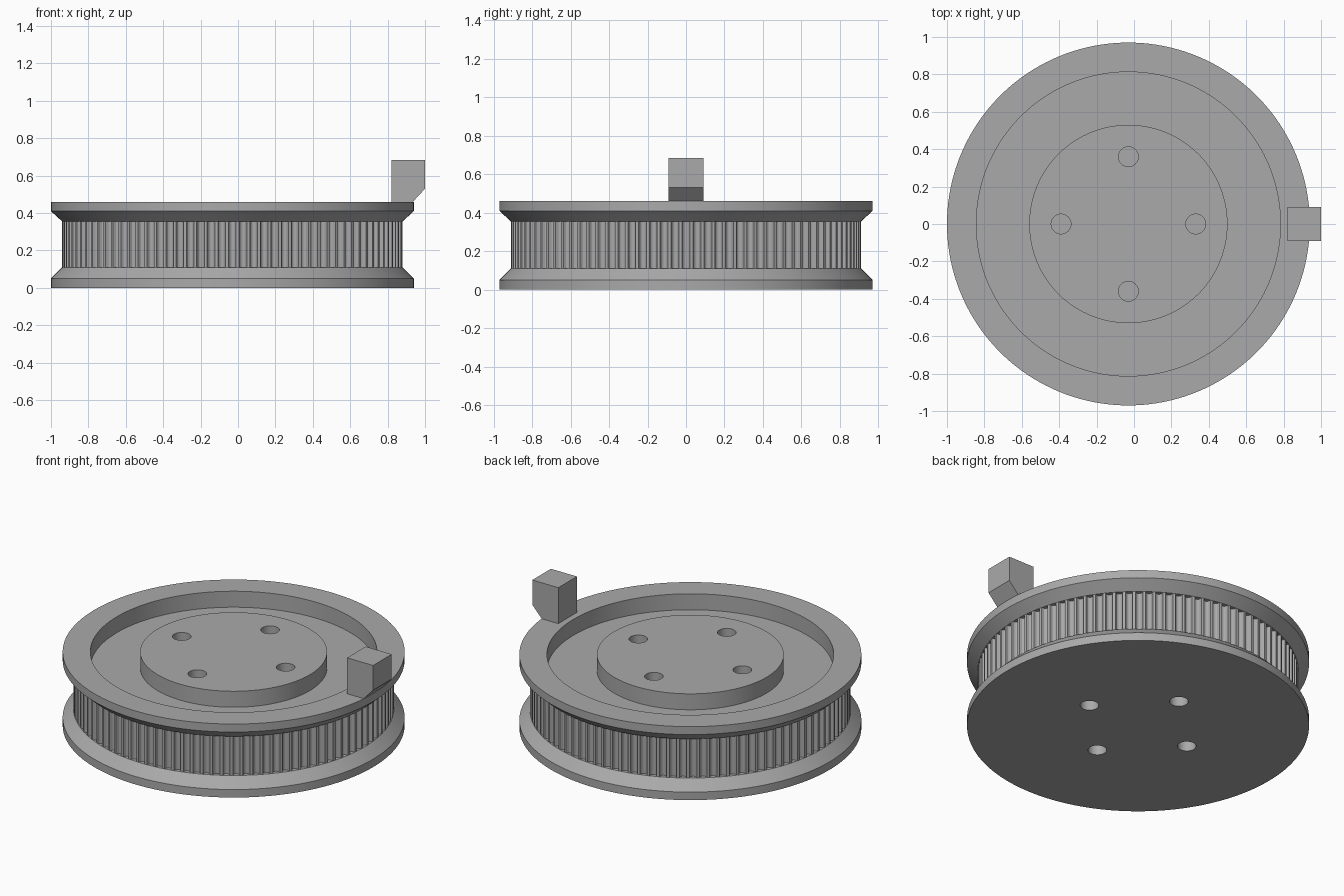
import bpy, bmesh, math

cube = bpy.data.objects.get("Cube")
if cube:
    bpy.data.objects.remove(cube, do_unlink=True)

CX = -0.03          # wheel axis
TOP = 0.46
SEGMENTS = 160
TEETH = 100

grey = bpy.data.materials.new("plain_grey")
grey.use_nodes = True
COLOUR = (0.4, 0.4, 0.4, 1)
grey.diffuse_color = COLOUR
grey.node_tree.nodes["Principled BSDF"].inputs["Base Color"].default_value = COLOUR


def finish(bm, name, smooth=True):
    bmesh.ops.recalc_face_normals(bm, faces=bm.faces)
    mesh = bpy.data.meshes.new(name)
    bm.to_mesh(mesh)
    bm.free()
    mesh.materials.append(grey)
    obj = bpy.data.objects.new(name, mesh)
    bpy.context.collection.objects.link(obj)
    if smooth:
        bpy.ops.object.select_all(action='DESELECT')
        obj.select_set(True)
        bpy.context.view_layer.objects.active = obj
        bpy.ops.object.shade_smooth_by_angle(angle=math.radians(25))
    return obj


def prism(name, outline, offset, smooth=True):
    """Extrude a closed outline of 3D points along an offset."""
    bm = bmesh.new()
    face = bm.faces.new([bm.verts.new(p) for p in outline])
    new = bmesh.ops.extrude_face_region(bm, geom=[face])["geom"]
    bmesh.ops.translate(bm, vec=offset,
                        verts=[v for v in new if isinstance(v, bmesh.types.BMVert)])
    return finish(bm, name, smooth)


def circle(cx, cy, r, z, n):
    return [(cx + r * math.cos(math.tau * i / n),
             cy + r * math.sin(math.tau * i / n), z) for i in range(n)]


# Wheel body: flanges, core, recess and hub as one turned profile
profile = [(0.97, 0), (0.97, 0.05), (0.91, 0.11), (0.88, 0.11), (0.88, 0.355),
           (0.91, 0.355), (0.97, 0.41), (0.97, TOP), (0.813, TOP),
           (0.813, 0.345), (0.53, 0.345), (0.53, TOP)]
bm = bmesh.new()
rings = [[bm.verts.new(p) for p in circle(CX, 0, r, z, SEGMENTS)] for r, z in profile]
for a, b in zip(rings, rings[1:]):
    for i in range(SEGMENTS):
        j = (i + 1) % SEGMENTS
        bm.faces.new((a[i], a[j], b[j], b[i]))
bm.faces.new(rings[0])
bm.faces.new(rings[-1])
body = finish(bm, "wheel_body", smooth=False)

# Four bolt holes through the hub
for k in range(4):
    a = k * math.pi / 2
    cutter = prism("bolt_hole_cutter",
                   circle(CX + 0.36 * math.cos(a), 0.36 * math.sin(a), 0.053, -0.1, 32),
                   (0, 0, 0.7), smooth=False)
    cutter.hide_render = True
    cutter.hide_set(True)
    mod = body.modifiers.new("bolt_hole", 'BOOLEAN')
    mod.operation = 'DIFFERENCE'
    mod.solver = 'EXACT'
    mod.object = cutter

# Apply the cuts and drop the cutters
graph = bpy.context.evaluated_depsgraph_get()
cut_mesh = bpy.data.meshes.new_from_object(body.evaluated_get(graph))
body.modifiers.clear()
body.data = cut_mesh
for obj in [o for o in bpy.data.objects if o.name.startswith("bolt_hole_cutter")]:
    bpy.data.objects.remove(obj, do_unlink=True)
bpy.ops.object.select_all(action='DESELECT')
body.select_set(True)
bpy.context.view_layer.objects.active = body
bpy.ops.object.shade_smooth_by_angle(angle=math.radians(25))

# Toothed belt ring with rounded grooves
outline = []
for t in range(TEETH):
    for s in range(9):
        u = s / 8 * 2 - 1                      # across one groove
        r = 0.91 - 0.025 * math.sqrt(1 - u * u)
        a = math.tau * (t + 0.36 * u) / TEETH
        outline.append((CX + r * math.cos(a), r * math.sin(a), 0.105))
prism("belt_teeth", outline, (0, 0, 0.255))

# Crank knob: block with a chamfered lower outer edge
prism("knob_block",
      [(x, -0.092, z) for x, z in ((0.82, TOP), (0.935, TOP), (1, 0.53),
                                   (1, 0.685), (0.82, 0.685))],
      (0, 0.184, 0), smooth=False)
